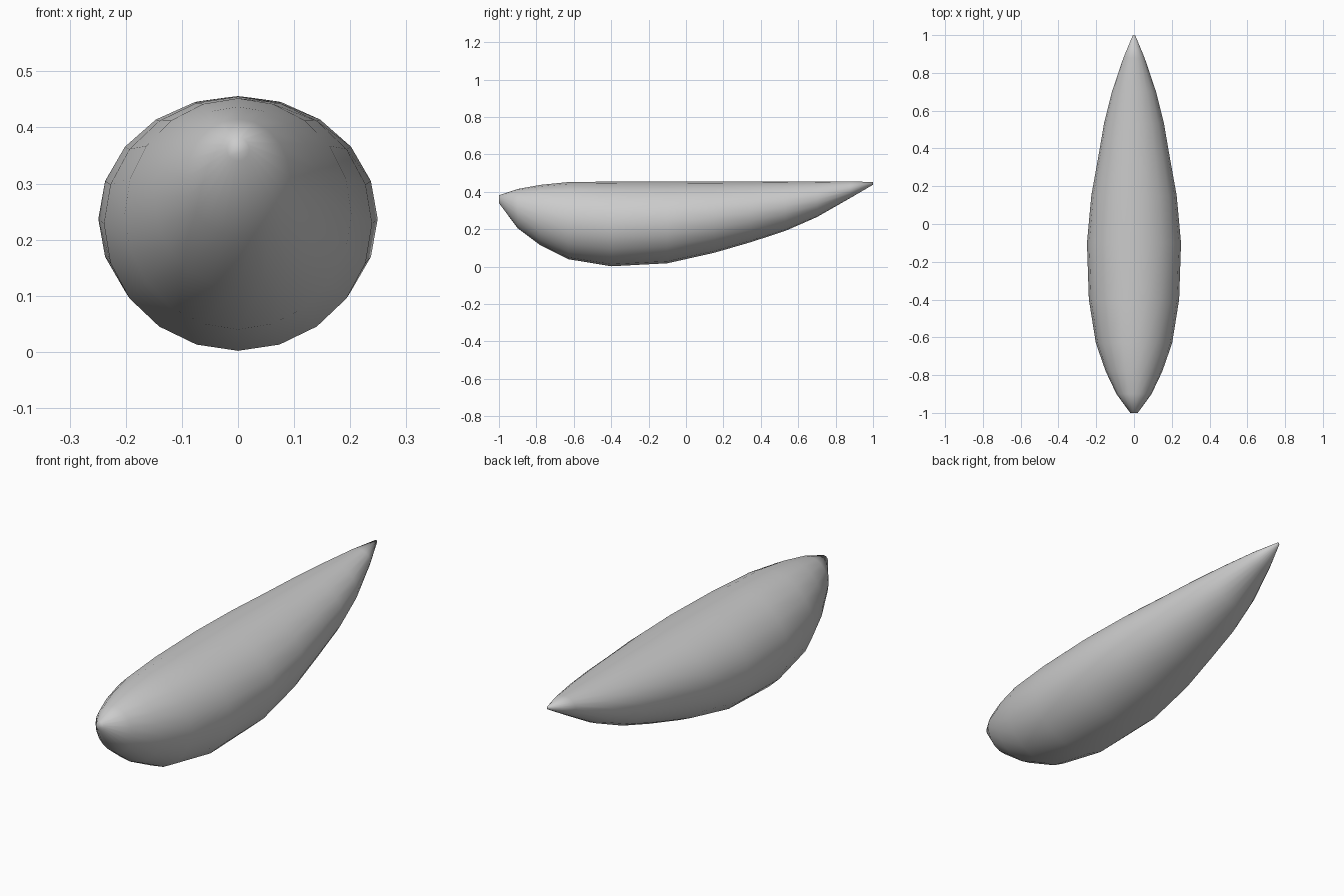
import bpy, bmesh, math

if "Cube" in bpy.data.objects:
    bpy.data.objects.remove(bpy.data.objects["Cube"])

SIDES = 20
# cross-sections along the body: y, half width, bottom z, top z
SECTIONS = [
    (-1.00, 0.020, 0.340, 0.382),
    (-0.90, 0.093, 0.205, 0.415),
    (-0.78, 0.150, 0.115, 0.437),
    (-0.63, 0.202, 0.040, 0.452),
    (-0.40, 0.239, 0.002, 0.455),
    (-0.10, 0.249, 0.018, 0.456),
    (0.15, 0.226, 0.074, 0.456),
    (0.35, 0.190, 0.132, 0.456),
    (0.53, 0.159, 0.191, 0.456),
    (0.70, 0.117, 0.265, 0.456),
    (0.88, 0.056, 0.368, 0.456),
    (1.00, 0.006, 0.438, 0.452),
]

bm = bmesh.new()


def ring(y, half_width, low, high):
    mid, half_height = (low + high) / 2, (high - low) / 2
    angles = [2 * math.pi * i / SIDES for i in range(SIDES)]
    return [bm.verts.new((half_width * math.sin(a), y, mid + half_height * math.cos(a)))
            for a in angles]


# teardrop hull lofted through the sections, capped at both ends
rings = [ring(*s) for s in SECTIONS]
for a, b in zip(rings, rings[1:]):
    for i in range(SIDES):
        j = (i + 1) % SIDES
        bm.faces.new((a[i], a[j], b[j], b[i]))
bm.faces.new(rings[0])
bm.faces.new(rings[-1])
bmesh.ops.recalc_face_normals(bm, faces=bm.faces)
for f in bm.faces:
    f.smooth = True

mesh = bpy.data.meshes.new("teardrop_body")
bm.to_mesh(mesh)
bm.free()
body = bpy.data.objects.new("teardrop_body", mesh)
bpy.context.collection.objects.link(body)
